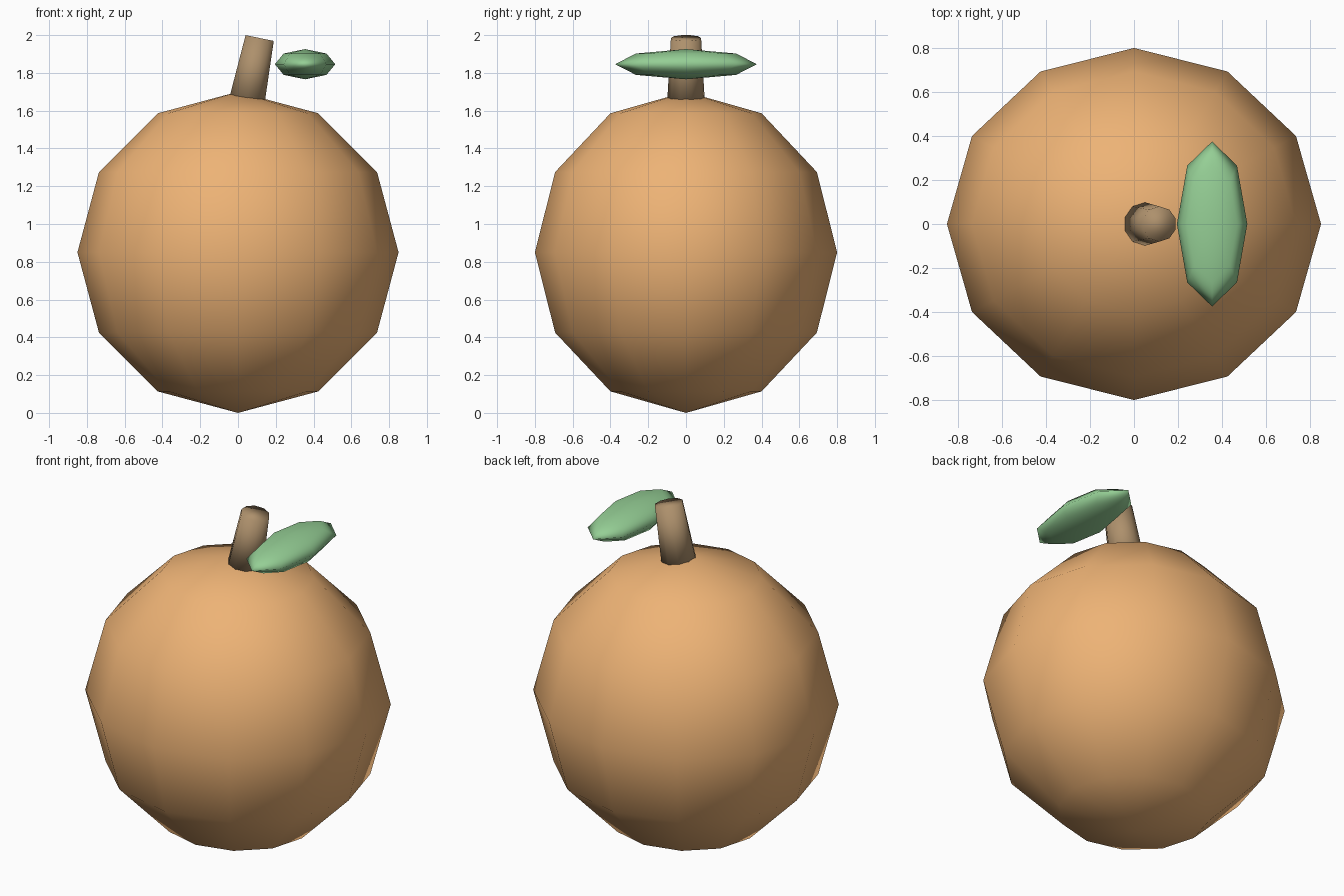
import bpy

if "Cube" in bpy.data.objects:
    bpy.data.objects.remove(bpy.data.objects["Cube"])


def finish(name, color, scale=(1, 1, 1)):
    """Name, scale, smooth and colour the object just added."""
    ob = bpy.context.object
    ob.name = name
    ob.scale = scale
    mat = bpy.data.materials.new(name + "_color")
    mat.diffuse_color = (*color, 1)
    mat.use_nodes = True
    mat.node_tree.nodes["Principled BSDF"].inputs["Base Color"].default_value = mat.diffuse_color
    ob.data.materials.append(mat)
    bpy.ops.object.shade_smooth()
    return ob


# Fruit body: low-poly sphere, slightly narrower front to back
bpy.ops.mesh.primitive_uv_sphere_add(segments=12, ring_count=6, radius=1,
                                     location=(0, 0, 0.85))
finish("fruit_body", (0.85, 0.45, 0.18), (0.85, 0.80, 0.85))

# Stem: tapered, leaning to the right, sunk into the top of the fruit
bpy.ops.mesh.primitive_cone_add(vertices=10, radius1=0.10, radius2=0.08, depth=0.35,
                                location=(0.08, 0, 1.813), rotation=(0, 0.2, 0))
finish("stem", (0.42, 0.28, 0.15))

# Leaf: flattened sphere, long from front to back
bpy.ops.mesh.primitive_uv_sphere_add(segments=8, ring_count=4, radius=1,
                                     location=(0.355, 0, 1.846))
finish("leaf", (0.30, 0.62, 0.30), (0.16, 0.375, 0.08))
